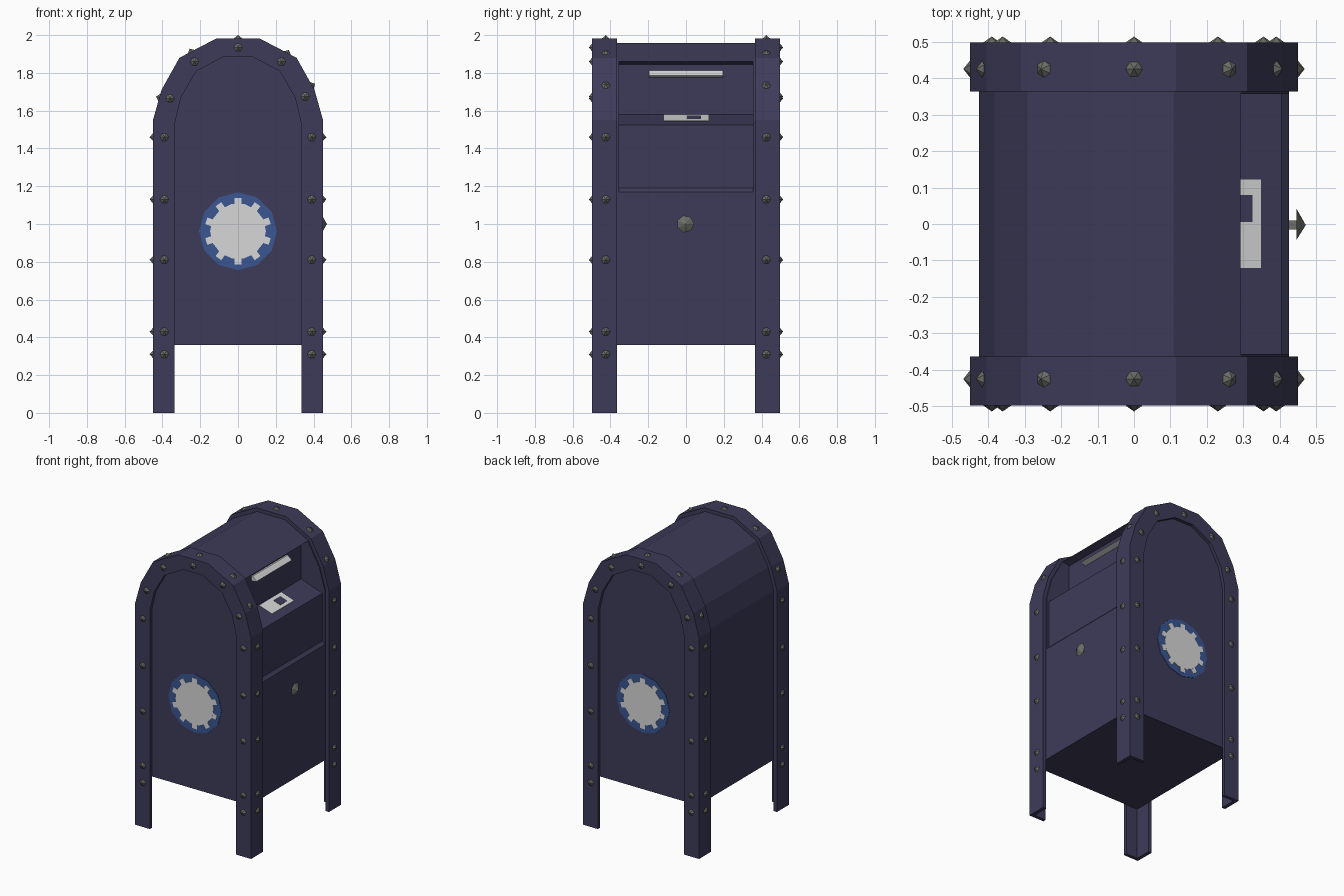
import bpy, bmesh, math
from mathutils import Vector

if "Cube" in bpy.data.objects:
    bpy.data.objects.remove(bpy.data.objects["Cube"])


def material(name, rgb):
    m = bpy.data.materials.new(name)
    m.diffuse_color = (*rgb, 1)
    m.use_nodes = True
    m.node_tree.nodes["Principled BSDF"].inputs["Base Color"].default_value = m.diffuse_color
    return m


NAVY = material("navy paint", (0.047, 0.044, 0.100))
BLUE = material("emblem blue", (0.042, 0.092, 0.290))
WHITE = material("off white", (0.68, 0.68, 0.68))
METAL = material("rivet metal", (0.150, 0.150, 0.135))


def finish(bm, name, mat):
    bmesh.ops.recalc_face_normals(bm, faces=bm.faces)
    me = bpy.data.meshes.new(name)
    bm.to_mesh(me)
    bm.free()
    me.materials.append(mat)
    ob = bpy.data.objects.new(name, me)
    bpy.context.collection.objects.link(ob)
    return ob


def loft(bm, loops):
    """Skin closed loops of 3D points and cap both ends."""
    rows = [[bm.verts.new(p) for p in lp] for lp in loops]
    n = len(rows[0])
    for a, b in zip(rows, rows[1:]):
        for i in range(n):
            j = (i + 1) % n
            bm.faces.new((a[i], a[j], b[j], b[i]))
    bm.faces.new(rows[0])
    bm.faces.new(rows[-1])


def prism(bm, pts, y0, y1):
    """Extrude an x-z outline along y."""
    loft(bm, [[(x, y, z) for x, z in pts] for y in (y0, y1)])


def arch(half):
    """Mirror the right half of an arch over to the left."""
    return half + [(-x, z) for x, z in reversed(half)]


def spike(bm, base, normal, r, h, sides):
    """Low faceted cone standing on a surface."""
    n = Vector(normal).normalized()
    rot = n.to_track_quat('Z', 'Y')
    c = Vector(base)
    ring = [bm.verts.new(c + rot @ Vector((r * math.cos(a), r * math.sin(a), 0)))
            for a in (math.tau * i / sides for i in range(sides))]
    tip = bm.verts.new(c + n * h)
    for i in range(sides):
        bm.faces.new((ring[i], ring[(i + 1) % sides], tip))
    bm.faces.new(ring)


OUTER = arch([(0.45, 0), (0.45, 1.55), (0.405, 1.71), (0.31, 1.88), (0.115, 1.982)])
SHELL = arch([(0.425, 0), (0.425, 1.545), (0.382, 1.698), (0.292, 1.86), (0.108, 1.957)])
INNER = arch([(0.335, 0), (0.335, 1.53), (0.302, 1.67), (0.222, 1.808), (0.075, 1.887)])
FRONT, PANEL, BAND, SLOT = 0.498, 0.475, 0.364, 0.356

# Body: two full arch ends and a middle section notched for the mail slot
bm = bmesh.new()
end = [(x, max(z, 0.36)) for x, z in SHELL]
for s in (-1, 1):
    prism(bm, end, s * PANEL, s * SLOT)
notch = [(0.425, 0.36), (0.425, 1.17), (0.405, 1.19), (0.405, 1.525),
         (0.24, 1.58), (0.24, 1.845)]
prism(bm, notch + end[3:], -SLOT, SLOT)
finish(bm, "body", NAVY)

# Angle-section arch frames that run down into the legs
for s, label in ((-1, "front"), (1, "back")):
    bm = bmesh.new()
    loops = []
    for o, b, i in zip(OUTER, SHELL, INNER):
        section = [(o, FRONT), (o, BAND), (b, BAND), (b, PANEL), (i, PANEL), (i, FRONT)]
        loops.append([(p[0], s * y, p[1]) for p, y in section])
    loft(bm, loops)
    finish(bm, label + "_arch_frame_and_legs", NAVY)

    # Rivets on the face and on the outer band
    bm = bmesh.new()
    for z in (0.31, 0.43, 0.81, 1.13, 1.46):
        for sx in (-1, 1):
            spike(bm, (sx * 0.39, s * FRONT, z), (0, s, 0), 0.023, 0.016, 6)
            spike(bm, (sx * 0.45, s * 0.425, z), (sx, 0, 0), 0.023, 0.018, 6)
    for x, z in ((0.355, 1.675), (0.23, 1.86), (0, 1.935), (-0.23, 1.86), (-0.36, 1.665)):
        spike(bm, (x, s * FRONT, z), (0, s, 0), 0.023, 0.016, 6)
    for seg, t in ((2, 0.14), (3, 0.25), (4, 0.5), (5, 0.68), (7, 0.25)):
        a, b = Vector(OUTER[seg]), Vector(OUTER[seg + 1])
        p, d = a.lerp(b, t), b - a
        spike(bm, (p.x, s * 0.425, p.y), (d.y, 0, -d.x), 0.023, 0.018, 6)
    finish(bm, label + "_rivets", METAL)

    # Round emblem: blue disc, white centre, ring of small white chips
    def disc(r, n, cx=0, cz=0.962, a0=0.0):
        return [(cx + r * math.cos(a0 + math.tau * k / n),
                 cz + r * math.sin(a0 + math.tau * k / n)) for k in range(n)]
    bm = bmesh.new()
    prism(bm, disc(0.206, 12), s * (PANEL - 0.002), s * (PANEL + 0.003))
    finish(bm, label + "_emblem_disc", BLUE)
    bm = bmesh.new()
    prism(bm, disc(0.148, 14), s * PANEL, s * (PANEL + 0.006))
    for k in range(10):
        a = math.tau * (k + 0.5) / 10
        chip = disc(0.026, 4, 0.158 * math.cos(a), 0.962 + 0.158 * math.sin(a), a + math.pi / 4)
        prism(bm, chip, s * PANEL, s * (PANEL + 0.0055))
    finish(bm, label + "_emblem_centre", WHITE)

# Pull handle under the hood
bm = bmesh.new()
prism(bm, [(0.238, 1.812), (0.25, 1.812), (0.282, 1.785), (0.238, 1.775)], -0.195, 0.195)
finish(bm, "slot_handle", WHITE)


# Notice plate lying on the sloping ledge, with a dark square on it
def ledge_plate(name, x0, x1, y0, y1, low, high, mat):
    def z(x):
        return 1.58 - (x - 0.24) / 3
    bm = bmesh.new()
    prism(bm, [(x0, z(x0) + low), (x1, z(x1) + low), (x1, z(x1) + high), (x0, z(x0) + high)], y0, y1)
    finish(bm, name, mat)


ledge_plate("notice_plate", 0.25, 0.348, -0.12, 0.122, -0.002, 0.003, WHITE)
ledge_plate("notice_mark", 0.272, 0.325, 0.005, 0.08, 0.0, 0.005, NAVY)

# Lock knob on the slot side
bm = bmesh.new()
spike(bm, (0.445, -0.003, 1.0), (1, 0, 0), 0.046, 0.026, 7)
finish(bm, "lock_knob", METAL)
bm = bmesh.new()
prism(bm, [(0.42, 0.985), (0.447, 0.985), (0.447, 1.015), (0.42, 1.015)], -0.015, 0.01)
finish(bm, "lock_stem", METAL)
